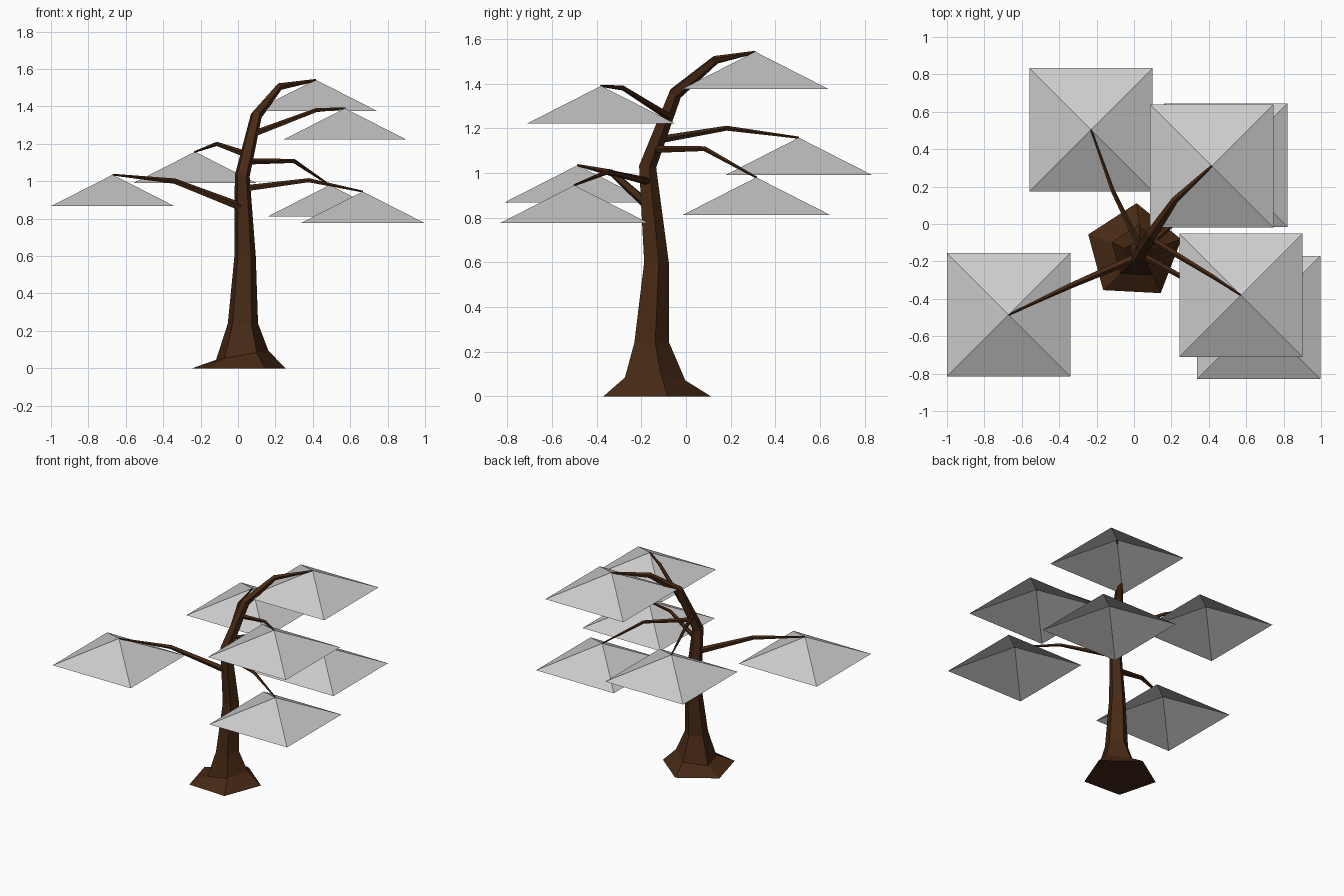
import bpy, bmesh, math
from mathutils import Vector

if "Cube" in bpy.data.objects:
    bpy.data.objects.remove(bpy.data.objects["Cube"])

def material(name, rgb):
    m = bpy.data.materials.new(name)
    m.diffuse_color = (*rgb, 1)
    m.use_nodes = True
    m.node_tree.nodes["Principled BSDF"].inputs["Base Color"].default_value = m.diffuse_color
    return m

bark = material("dark_brown_bark", (0.062, 0.022, 0.007))
leaf = material("grey_foliage", (0.6, 0.6, 0.6))

def finish(name, bm, mat):
    me = bpy.data.meshes.new(name)
    bm.to_mesh(me)
    bm.free()
    me.materials.append(mat)
    ob = bpy.data.objects.new(name, me)
    bpy.context.collection.objects.link(ob)

def limb(name, rings, sides=5, spin=87, flat=0, slopes={}):
    """Tapered tube through (x, y, z, radius) rings; the first `flat` rings stay level."""
    bm = bmesh.new()
    pts = [Vector(r[:3]) for r in rings]
    loops = []
    for i, p in enumerate(pts):
        d = Vector((0, 0, 0))
        if i > 0:
            d += (p - pts[i - 1]).normalized()
        if i < len(pts) - 1:
            d += (pts[i + 1] - p).normalized()
        if i < flat:
            d = Vector((0, 0, 1))
        q = Vector((0, 0, 1)).rotation_difference(d.normalized())
        loop = []
        for k in range(sides):
            a = math.radians(spin) + math.tau * k / sides
            off = q @ Vector((math.cos(a), math.sin(a), 0)) * rings[i][3]
            off.z += slopes.get(i, 0) * off.x
            loop.append(bm.verts.new(p + off))
        loops.append(loop)
    for a, b in zip(loops, loops[1:]):
        for k in range(sides):
            n = (k + 1) % sides
            bm.faces.new((a[k], a[n], b[n], b[k]))
    bm.faces.new(loops[0][::-1])
    bm.faces.new(loops[-1])
    finish(name, bm, bark)

def canopy(name, x, y, z, half=0.33, drop=0.168):
    """Open-bottomed square pyramid hanging from its apex."""
    bm = bmesh.new()
    top = bm.verts.new((x, y, z))
    c = [bm.verts.new((x + sx * half, y + sy * half, z - drop))
         for sx, sy in ((-1, -1), (1, -1), (1, 1), (-1, 1))]
    for k in range(4):
        bm.faces.new((c[k], c[(k + 1) % 4], top))
    finish(name, bm, leaf)

# Trunk with flared foot, bending over into the top branch
limb("trunk", [
    (0.0, -0.15, 0.0, 0.262),
    (0.02, -0.15, 0.07, 0.147),
    (0.025, -0.16, 0.24, 0.085),
    (0.037, -0.137, 0.6, 0.06),
    (0.022, -0.175, 1.03, 0.042),
    (0.098, -0.05, 1.355, 0.032),
    (0.22, 0.13, 1.505, 0.02),
    (0.415, 0.31, 1.54, 0.007)], flat=4, slopes={1: 0.18})
canopy("top_canopy", 0.415, 0.31, 1.543)

# Side branches: root, elbow, tip; each tip carries a canopy
branches = {
    "upper_front": ((0.09, -0.08, 1.255), (0.42, -0.28, 1.38), (0.572, -0.38, 1.39)),
    "left": ((0.02, -0.175, 0.86), (-0.34, -0.33, 1.0), (-0.67, -0.485, 1.035)),
    "back": ((0.04, -0.14, 1.145), (-0.115, 0.18, 1.2), (-0.23, 0.505, 1.158)),
    "lower_front": ((0.03, -0.16, 0.96), (0.38, -0.35, 1.005), (0.667, -0.5, 0.945)),
    "right": ((0.03, -0.16, 1.105), (0.3, 0.085, 1.108), (0.49, 0.315, 0.98)),
}
for name, (root, elbow, tip) in branches.items():
    r = 0.024 if name == "left" else 0.018
    limb(name + "_branch", [(*root, r), (*elbow, r * 0.65), (*tip, 0.005)])
    canopy(name + "_canopy", *tip)
